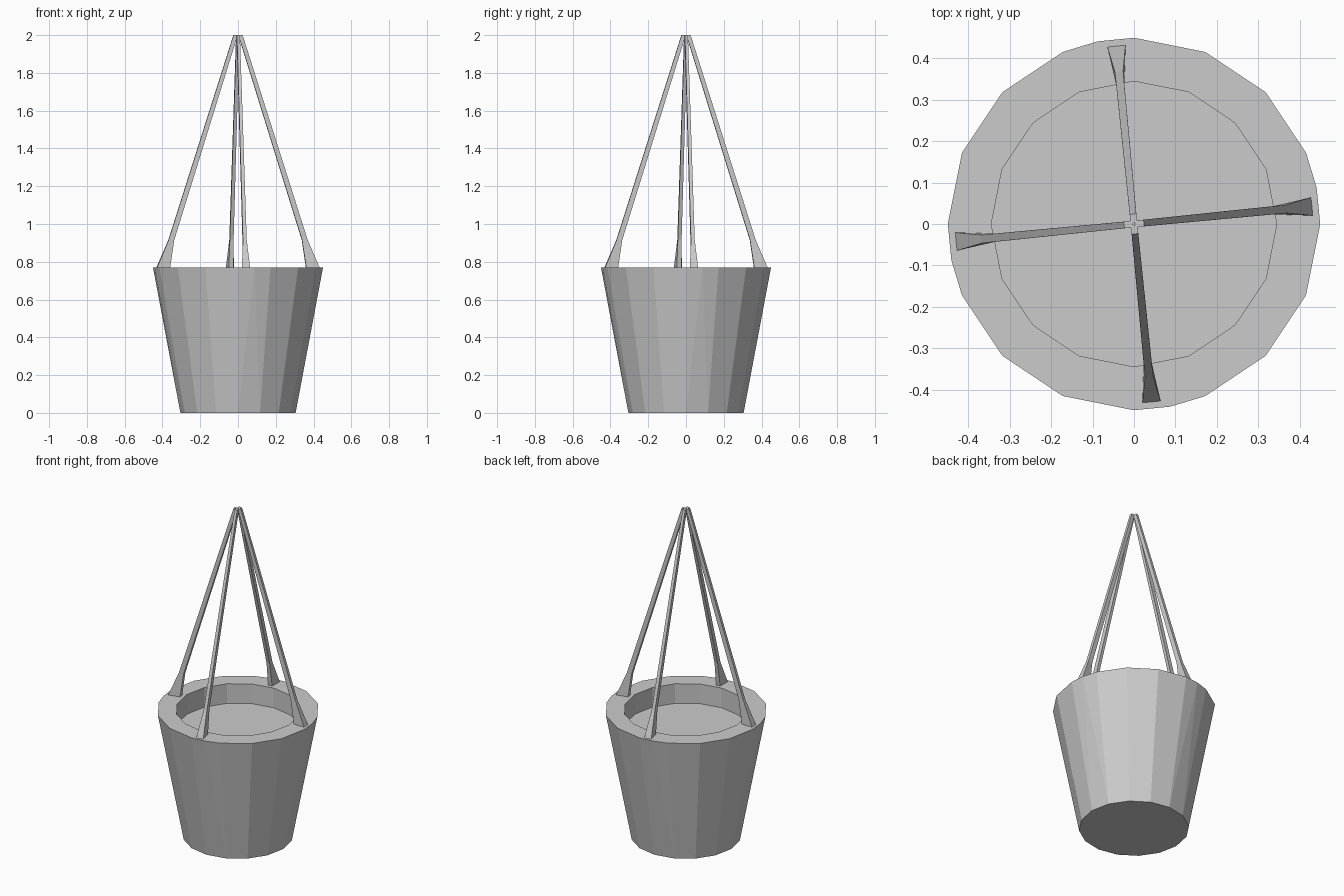
import bpy, bmesh
from math import sin, cos, radians

if "Cube" in bpy.data.objects:
    bpy.data.objects.remove(bpy.data.objects["Cube"])


def finish(bm, name):
    bmesh.ops.recalc_face_normals(bm, faces=bm.faces)
    mesh = bpy.data.meshes.new(name)
    bm.to_mesh(mesh)
    bm.free()
    obj = bpy.data.objects.new(name, mesh)
    bpy.context.collection.objects.link(obj)
    return obj


def ring(bm, r, z, angles):
    return [bm.verts.new((r * cos(radians(a)), r * sin(radians(a)), z)) for a in angles]


RIM, SOIL = 0.77, 0.65
N = 16
STEP = 360 / N
corners = [i * STEP for i in range(N)]

# Pot: tapered 16-sided wall, flat rim and recessed soil; four rim edges carry an extra point
bm = bmesh.new()
base = ring(bm, 0.305, 0, corners)
outer = ring(bm, 0.45, RIM, corners)
inner = ring(bm, 0.345, RIM, corners)
soil = ring(bm, 0.345, SOIL, corners)
extra = {i: ring(bm, 0.45, RIM, [corners[i] + STEP / 2])[0] for i in range(0, N, 4)}
for i in range(N):
    j = (i + 1) % N
    if i in extra:
        e = extra[i]
        bm.faces.new((base[i], base[j], e))
        bm.faces.new((base[i], e, outer[i]))
        bm.faces.new((base[j], outer[j], e))
        bm.faces.new((outer[i], e, outer[j], inner[j], inner[i]))
    else:
        bm.faces.new((base[i], base[j], outer[j], outer[i]))
        bm.faces.new((outer[i], outer[j], inner[j], inner[i]))
    bm.faces.new((inner[i], inner[j], soil[j], soil[i]))
bm.faces.new(base[::-1])
bm.faces.new(soil)
finish(bm, "hanging_pot")

# Straps: (inner radius, inner half width, outer radius, outer half width, height)
sections = [
    (0.362, 0.013, 0.432, 0.022, RIM),
    (0.340, 0.010, 0.370, 0.010, 0.915),
    (0.002, 0.008, 0.024, 0.008, 2.0),
]
for k in range(4):
    bm = bmesh.new()
    loops = [[bm.verts.new(p) for p in
              ((ri, -wi, z), (ro, -wo, z), (ro, wo, z), (ri, wi, z))]
             for ri, wi, ro, wo, z in sections]
    for a, b in zip(loops, loops[1:]):
        for i in range(4):
            j = (i + 1) % 4
            bm.faces.new((a[i], a[j], b[j], b[i]))
    bm.faces.new(loops[0][::-1])
    bm.faces.new(loops[-1])
    strap = finish(bm, f"strap_{k + 1}")
    strap.rotation_euler.z = radians(STEP / 4 + 90 * k)
